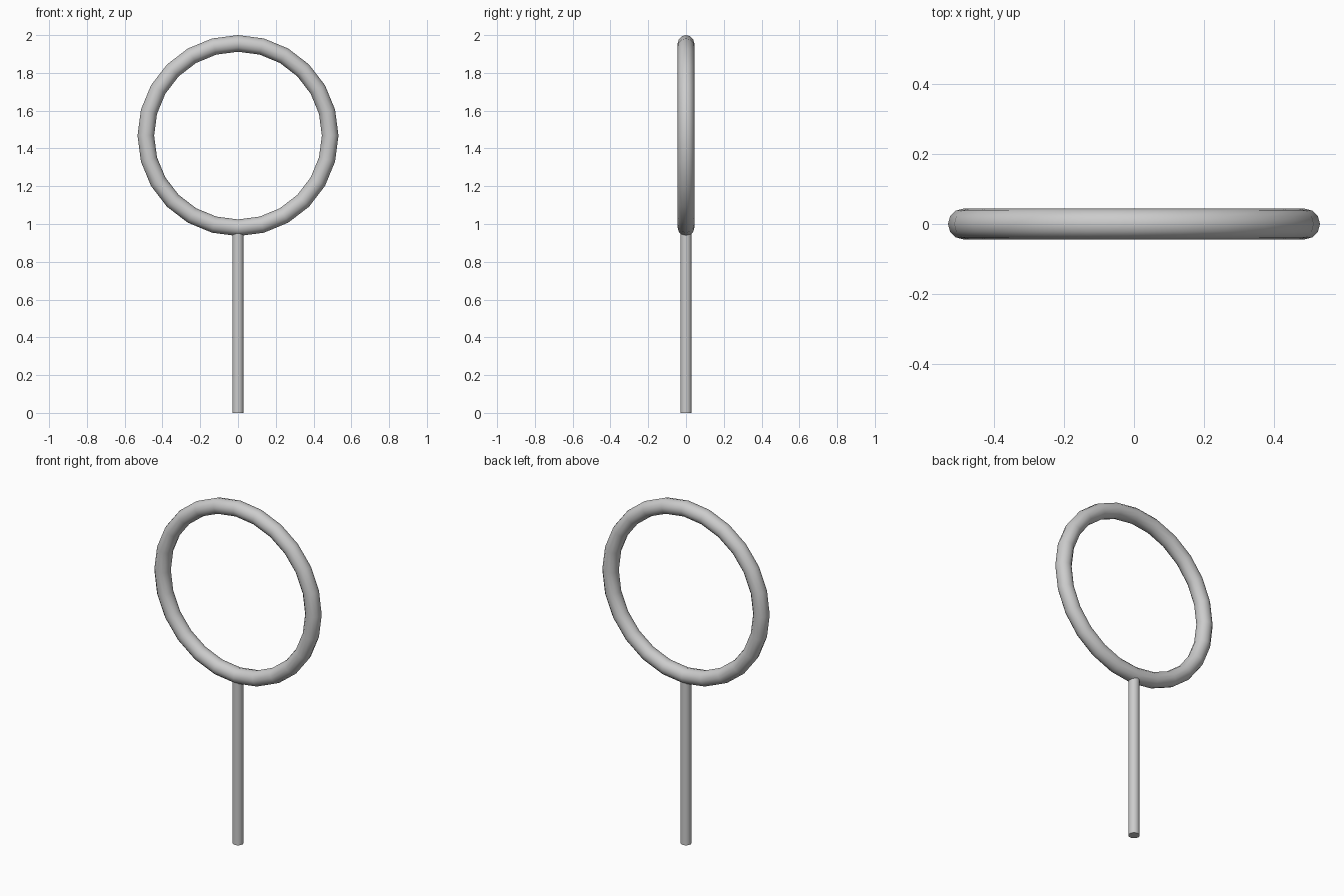
import bpy
from math import radians

if "Cube" in bpy.data.objects:
    bpy.data.objects.remove(bpy.data.objects["Cube"])


def finish(name):
    # Name the part, apply its rotation and smooth its rounded faces
    obj = bpy.context.object
    obj.name = name
    bpy.ops.object.transform_apply(location=False, rotation=True, scale=False)
    bpy.ops.object.shade_smooth_by_angle(angle=radians(40))
    return obj


RING_RADIUS = 0.488
TUBE_RADIUS = 0.044
RING_Z = 2.0 - RING_RADIUS - TUBE_RADIUS

# Upright hoop facing the front
bpy.ops.mesh.primitive_torus_add(
    major_segments=24, minor_segments=12,
    major_radius=RING_RADIUS, minor_radius=TUBE_RADIUS,
    location=(0, 0, RING_Z), rotation=(radians(90), 0, 0))
finish("hoop")

# Straight pole whose top is buried in the hoop tube
pole_top = RING_Z - RING_RADIUS - 0.01
bpy.ops.mesh.primitive_cylinder_add(
    vertices=12, radius=0.03, depth=pole_top, location=(0, 0, pole_top / 2))
finish("pole")
